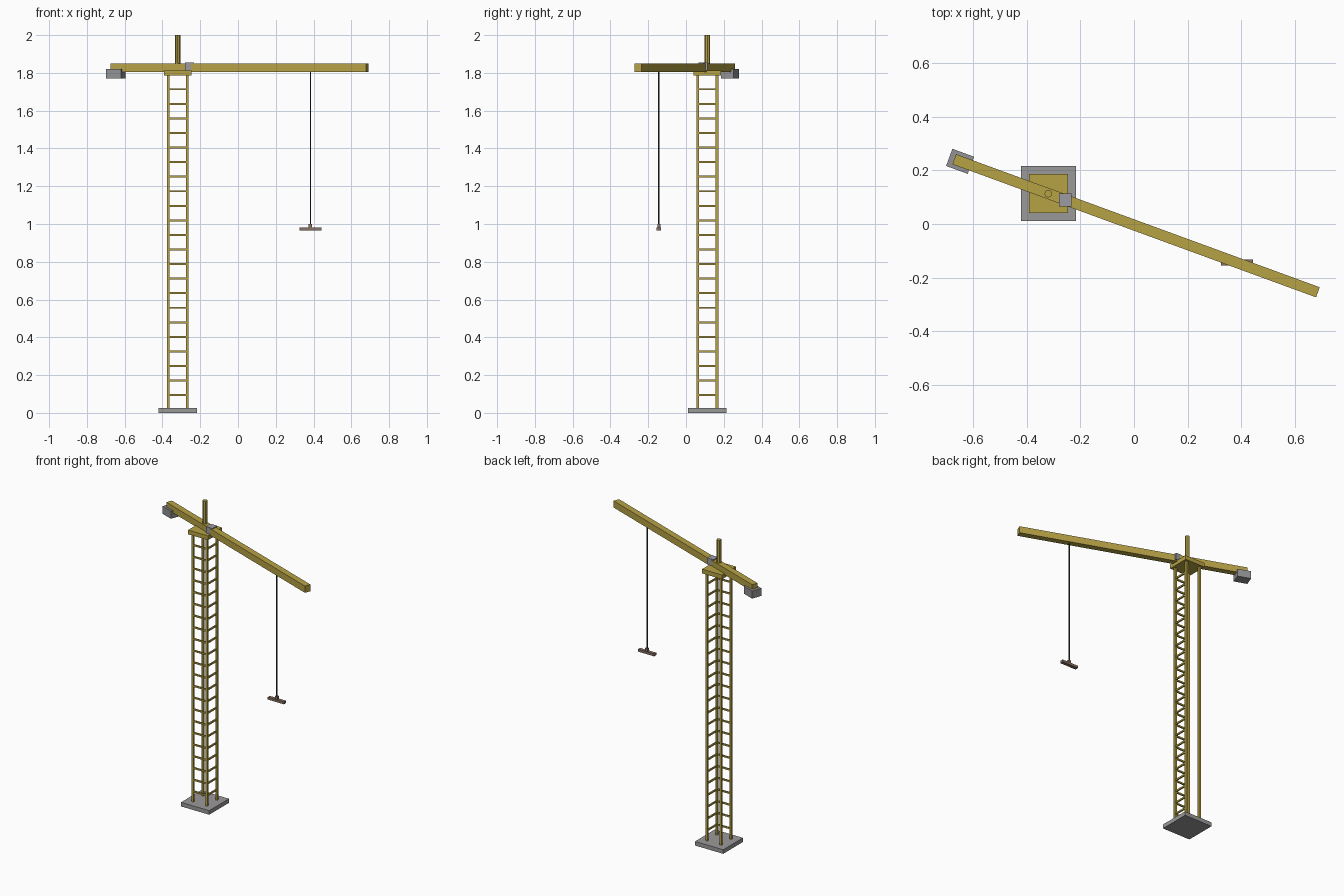
import bpy
from math import radians, cos, sin

old = bpy.data.objects.get("Cube")
if old:
    bpy.data.objects.remove(old, do_unlink=True)


def material(name, rgb):
    mat = bpy.data.materials.new(name)
    mat.use_nodes = True
    mat.diffuse_color = (*rgb, 1)
    mat.node_tree.nodes["Principled BSDF"].inputs["Base Color"].default_value = (*rgb, 1)
    return mat


yellow = material("crane_yellow", (0.47, 0.36, 0.06))
concrete = material("concrete_grey", (0.33, 0.32, 0.32))
cab_grey = material("cab_grey", (0.33, 0.33, 0.36))
weight_grey = material("counterweight_grey", (0.29, 0.29, 0.30))
cable_dark = material("cable_dark", (0.04, 0.04, 0.045))
brown = material("load_brown", (0.24, 0.17, 0.13))

TX, TY = -0.319, 0.113      # tower axis
SWING = radians(-20.1)      # jib heading


def finish(name, mat):
    obj = bpy.context.object
    obj.name = name
    obj.data.materials.append(mat)
    return obj


def box(name, mat, x, y, size, z0, z1, turn=0):
    bpy.ops.mesh.primitive_cube_add(size=1, location=(x, y, (z0 + z1) / 2), rotation=(0, 0, turn))
    bpy.context.object.scale = (size[0], size[1], z1 - z0)
    return finish(name, mat)


def rod(name, mat, x, y, radius, z0, z1, sides=8):
    bpy.ops.mesh.primitive_cylinder_add(vertices=sides, radius=radius, depth=z1 - z0,
                                        location=(x, y, (z0 + z1) / 2))
    return finish(name, mat)


def along(d):
    """Point on the jib axis at distance d from the tower."""
    return TX + d * cos(SWING), TY + d * sin(SWING)


# Base, posts and platform
box("base_slab", concrete, TX, TY, (0.205, 0.205), 0, 0.027)
POST = 0.051
for side, sx in (("left", 1), ("right", -1)):
    for end, sy in (("front", -1), ("back", 1)):
        box(f"{end}_{side}_post", yellow, TX + sx * POST, TY + sy * POST, (0.014, 0.014), 0.027, 1.79)
box("top_platform", yellow, TX, TY, (0.145, 0.145), 1.785, 1.813)

# Rungs on the front and left faces
for i in range(22):
    z = 0.094 + i * 0.0771
    box(f"front_rung_{i + 1}", yellow, TX, TY - POST, (2 * POST, 0.009), z - 0.005, z + 0.005)
    box(f"left_rung_{i + 1}", yellow, TX + POST, TY, (0.009, 2 * POST), z - 0.005, z + 0.005)

# Jib, mast, cab and counterweight
box("jib", yellow, *along(0.348), (1.442, 0.04), 1.806, 1.85, SWING)
rod("mast", yellow, TX, TY, 0.0145, 1.81, 2.0)
box("cab", cab_grey, *along(0.067), (0.048, 0.048), 1.812, 1.856)
box("counterweight", weight_grey, *along(-0.35), (0.086, 0.068), 1.77, 1.82, SWING)

# Cable, hook and load
hx, hy = along(0.748)
rod("cable", cable_dark, hx, hy, 0.004, 0.985, 1.81, 6)
box("hook_block", brown, hx, hy, (0.018, 0.016), 0.975, 1.0)
box("load_beam", brown, hx, hy, (0.118, 0.022), 0.965, 0.981)
